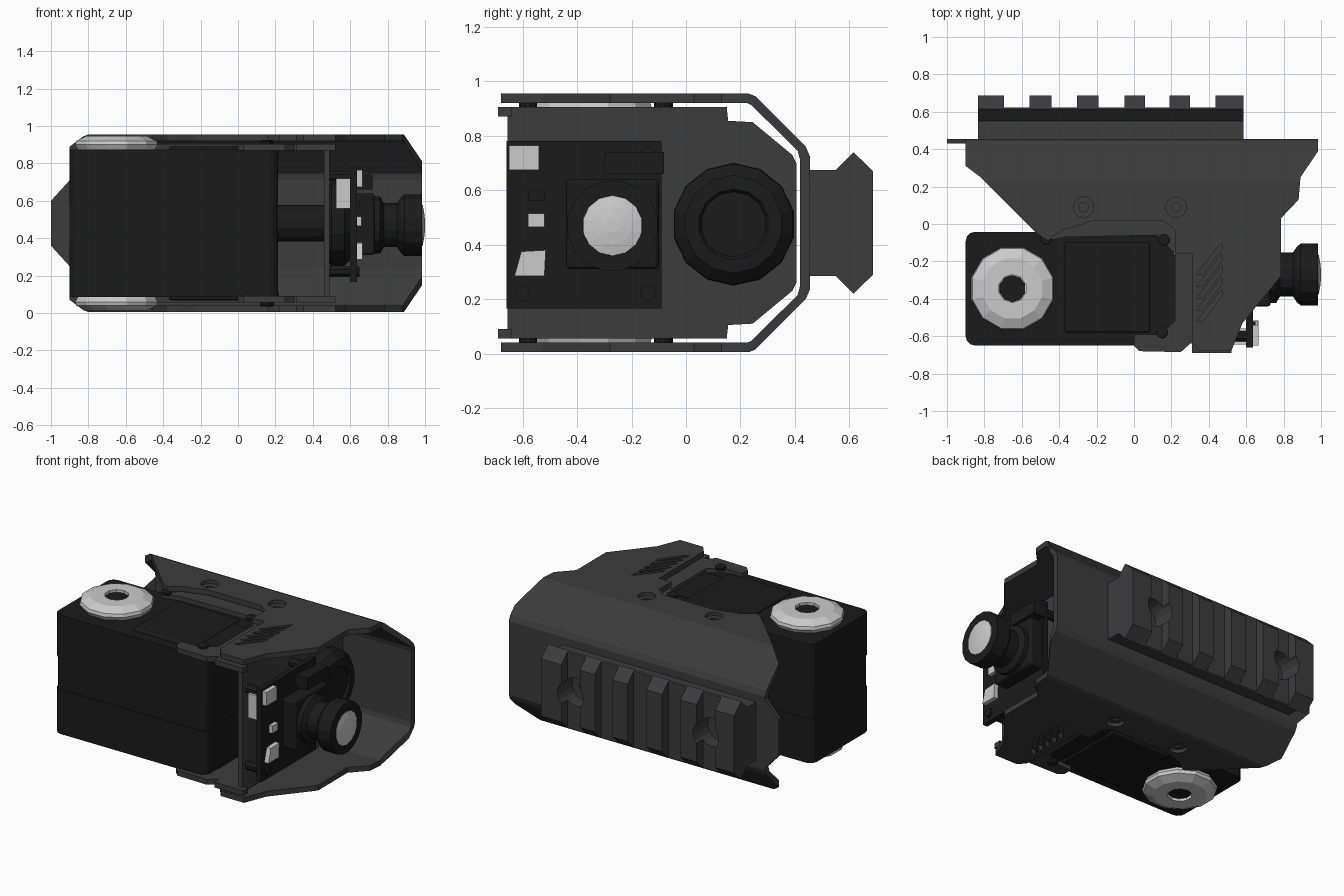
import bpy, bmesh, math
from mathutils import Vector, Matrix

if "Cube" in bpy.data.objects:
    bpy.data.objects.remove(bpy.data.objects["Cube"])


def material(name, v):
    m = bpy.data.materials.new(name)
    m.diffuse_color = (v, v, v * 1.06, 1)
    m.use_nodes = True
    m.node_tree.nodes["Principled BSDF"].inputs["Base Color"].default_value = m.diffuse_color
    return m


GREY = material("dark_grey", 0.045)
BLACK = material("black", 0.011)
MID = 0.48  # height of the mirror plane


def finish(name, bm, mat):
    bmesh.ops.recalc_face_normals(bm, faces=bm.faces)
    me = bpy.data.meshes.new(name)
    bm.to_mesh(me)
    bm.free()
    ob = bpy.data.objects.new(name, me)
    bpy.context.collection.objects.link(ob)
    if mat:
        me.materials.append(mat)
    return ob


def prism(name, pts, axis, lo, hi, mat=None):
    """Extrude a 2D outline along an axis; outline uses the other two axes in order."""
    def co(p, d):
        v = list(p)
        v.insert("XYZ".index(axis), d)
        return v
    bm = bmesh.new()
    a = [bm.verts.new(co(p, lo)) for p in pts]
    b = [bm.verts.new(co(p, hi)) for p in pts]
    bm.faces.new(a)
    bm.faces.new(b)
    for i in range(len(pts)):
        j = (i + 1) % len(pts)
        bm.faces.new((a[i], a[j], b[j], b[i]))
    return finish(name, bm, mat)


def box(name, x, y, z, mat=None, bevel=0, upright=False):
    ob = prism(name, [(x[0], y[0]), (x[1], y[0]), (x[1], y[1]), (x[0], y[1])], "Z", *z, mat)
    if bevel:
        bm = bmesh.new()
        bm.from_mesh(ob.data)
        es = [e for e in bm.edges if not upright
              or abs(e.verts[0].co.z - e.verts[1].co.z) > 1e-4]
        bmesh.ops.bevel(bm, geom=es, offset=bevel, segments=3, profile=0.5, affect="EDGES")
        bm.to_mesh(ob.data)
        bm.free()
    return ob


def lathe(name, prof, axis, centre, n=16, mat=None):
    """Revolve (distance, radius) pairs round an axis; centre is given in the other two axes."""
    bm = bmesh.new()
    k = "XYZ".index(axis)
    rings = []
    for d, r in prof:
        ring = []
        for i in range(n):
            t = 2 * math.pi * (i + 0.5) / n
            v = [centre[0] + r * math.cos(t), centre[1] + r * math.sin(t)]
            v.insert(k, d)
            ring.append(bm.verts.new(v))
        rings.append(ring)
    for a, b in zip(rings, rings[1:]):
        for i in range(n):
            j = (i + 1) % n
            bm.faces.new((a[i], a[j], b[j], b[i]))
    bm.faces.new(rings[0])
    bm.faces.new(rings[-1])
    return finish(name, bm, mat)


def boolean(ob, cutter, op="DIFFERENCE"):
    m = ob.modifiers.new("cut", "BOOLEAN")
    m.operation, m.object, m.solver = op, cutter, "EXACT"
    dg = bpy.context.evaluated_depsgraph_get()
    dg.update()
    me = bpy.data.meshes.new_from_object(ob.evaluated_get(dg))
    ob.modifiers.clear()
    ob.data = me
    bpy.data.objects.remove(cutter, do_unlink=True)


def flip(pts):
    """Close a (y, z) half profile by mirroring it across the middle height."""
    return pts + [(y, 2 * MID - z) for y, z in reversed(pts)]


# Folded shell: sheet section trimmed by its side outline and its back outline
half_out = [(-0.69, 0.955), (0.23, 0.955), (0.255, 0.945), (0.44, 0.76), (0.455, 0.725)]
half_in = [(-0.69, 0.92), (0.225, 0.92), (0.24, 0.913), (0.41, 0.745), (0.418, 0.715)]
section = flip(half_out) + list(reversed(flip(half_in)))
shell = prism("folded_shell", section, "X", -1, 0.985, GREY)
plan = [(-1.1, 0.5), (-1.1, 0.43), (-0.9, 0.43), (-0.9, 0.31), (-0.82, 0.25), (-0.52, -0.05),
        (-0.46, -0.09), (-0.38, -0.03), (-0.33, -0.02), (-0.23, 0.015), (0.16, 0.015),
        (0.22, -0.03), (0.22, -0.16), (0.31, -0.16), (0.31, -0.63), (0.35, -0.68),
        (0.52, -0.68), (0.58, -0.53), (0.785, -0.28), (0.785, 0.03), (0.88, 0.13),
        (0.89, 0.25), (0.985, 0.39), (1.1, 0.5)]
boolean(shell, prism("plan_cutter", plan, "Z", -0.2, 1.2), "INTERSECT")
back = [(-1, 0.36), (-1, 0.6), (-0.9, 0.71), (-0.9, 1.1), (1.1, 1.1), (1.1, -0.1), (-0.9, -0.1), (-0.9, 0.25)]
boolean(shell, prism("back_cutter", back, "Y", -1, 1), "INTERSECT")

# Vent slots and countersunk screw holes through both cheeks
for i in range(5):
    y = -0.17 - i * 0.063
    slot = [(0.335, y - 0.10), (0.365, y - 0.10), (0.47, y + 0.035), (0.47, y + 0.07), (0.45, y + 0.05)]
    boolean(shell, prism("slot_cutter", slot, "Z", -0.2, 1.2))
for x in (-0.27, 0.225):
    sink = [(-0.1, 0.055), (0.028, 0.055), (0.029, 0.025), (0.931, 0.025), (0.932, 0.055), (1.1, 0.055)]
    boolean(shell, lathe("hole_cutter", sink, "Z", (x, 0.09), 16))

# Accessory rail on the back with cross slots and two bolt holes
rail_half = [(0.45, 0.675), (0.55, 0.675), (0.615, 0.74), (0.687, 0.67)]
rail = prism("accessory_rail", flip(rail_half), "X", -0.835, 0.585, GREY)
for a, b in ((-0.695, -0.56), (-0.44, -0.305), (-0.19, -0.05), (0.06, 0.19), (0.3, 0.435)):
    boolean(rail, box("gap_cutter", (a, b), (0.622, 0.8), (0, 1)))
for x in (0.37, -0.627):
    bore = [(0.47, 0.045), (0.53, 0.045), (0.531, 0.095), (0.8, 0.095)]
    boolean(rail, lathe("bore_cutter", bore, "Y", (x, MID), 16))

# Inner bracket: cross wall plus flanges under each cheek
wall = flip([(-0.655, 0.9), (0.15, 0.9), (0.155, 0.855), (0.245, 0.85), (0.39, 0.73), (0.405, 0.70)])
prism("inner_wall", wall, "X", 0.46, 0.49, GREY)
flange = [(-0.5, 0.15), (-0.5, -0.1), (-0.37, -0.07), (0.12, -0.06), (0.2, -0.14), (0.22, -0.16), (0.22, -0.52),
          (0.14, -0.59), (0.0, -0.59), (0.0, -0.65), (0.03, -0.68), (0.25, -0.685), (0.3, -0.64),
          (0.49, -0.64), (0.49, 0.15)]
for s, n in ((1, "upper"), (-1, "lower")):
    zz = lambda d: MID + s * d
    prism(n + "_flange", flange, "Z", zz(0.39), zz(0.425), GREY)
    box(n + "_flange_rim", (0.31, 0.52), (-0.69, -0.64), sorted((zz(0.39), zz(0.425))), GREY)
    for p in ((-0.47, -0.08), (0.16, -0.085), (0.15, -0.58)):
        lathe(n + "_screw", [(zz(0.42), 0.033), (zz(0.44), 0.033), (zz(0.445), 0.025)], "Z", p, 10, BLACK)
    # Raised cover on the actuator
    cover = box(n + "_cover", (-0.37, 0.085), (-0.58, -0.1), sorted((zz(0.37), zz(0.412))), BLACK, 0.012)
    box(n + "_cover_step", (0.08, 0.22), (-0.52, -0.16), sorted((zz(0.37), zz(0.40))), BLACK)
    # Faceted output horn with dark screw centre
    horn = [(zz(0.37), 0.20), (zz(0.42), 0.228), (zz(0.44), 0.222), (zz(0.467), 0.165)]
    h = lathe(n + "_horn", horn, "Z", (-0.65, -0.345), 12)
    boolean(h, lathe("horn_cutter", [(zz(0.445), 0.075), (zz(0.6), 0.075)], "Z", (-0.65, -0.345), 10))
    lathe(n + "_horn_screw", [(zz(0.43), 0.074), (zz(0.452), 0.07)], "Z", (-0.65, -0.345), 10, BLACK)

# Actuator body in stacked sections
for n, z, g in (("lower", (0.085, 0.38), 0.0), ("middle", (0.38, 0.59), 0.004), ("upper", (0.59, 0.875), 0.0)):
    box("actuator_" + n, (-0.9 + g, 0.215 - g), (-0.65 + g, -0.042 - g), z, BLACK, 0.05, True)

# Round motor on the cross wall with its shaft
lathe("motor_shaft", [(0.15, 0.1), (0.47, 0.1)], "X", (0.18, MID), 12, BLACK)
lathe("motor_disc", [(0.48, 0.2), (0.5, 0.225), (0.57, 0.222), (0.61, 0.18), (0.615, 0.13), (0.6, 0.12)],
      "X", (0.175, 0.475), 14, BLACK)

# Camera board, standoffs, lens mount and lens
board = box("camera_board", (0.6, 0.635), (-0.66, -0.09), (0.165, 0.78), BLACK)
for y in (-0.6, -0.14):
    for z in (0.22, 0.73):
        lathe("standoff", [(0.49, 0.03), (0.65, 0.03)], "X", (y, z), 8, BLACK)
box("sensor_housing", (0.63, 0.73), (-0.44, -0.1), (0.31, 0.64), BLACK, 0.015)
LC = (-0.27, 0.47)
lathe("lens_barrel", [(0.72, 0.155), (0.76, 0.155), (0.78, 0.12), (0.85, 0.12), (0.87, 0.15), (0.89, 0.168),
                      (0.985, 0.168)], "X", LC, 16, BLACK)
lathe("lens_glass", [(0.98, 0.112), (0.987, 0.11), (0.995, 0.07), (1.0, 0.025)], "X", LC, 14)

# Pale connectors on the board
box("top_connector", (0.63, 0.665), (-0.65, -0.54), (0.675, 0.765))
box("middle_connector", (0.63, 0.66), (-0.58, -0.52), (0.465, 0.515))
prism("bottom_connector", [(-0.63, 0.285), (-0.52, 0.285), (-0.515, 0.38), (-0.605, 0.375)], "X", 0.63, 0.665)
box("rear_connector", (0.525, 0.6), (-0.645, -0.56), (0.56, 0.72))
box("board_chip", (0.63, 0.65), (-0.58, -0.52), (0.56, 0.6), BLACK)
box("side_chip", (0.63, 0.72), (-0.3, -0.08), (0.66, 0.74), BLACK)
